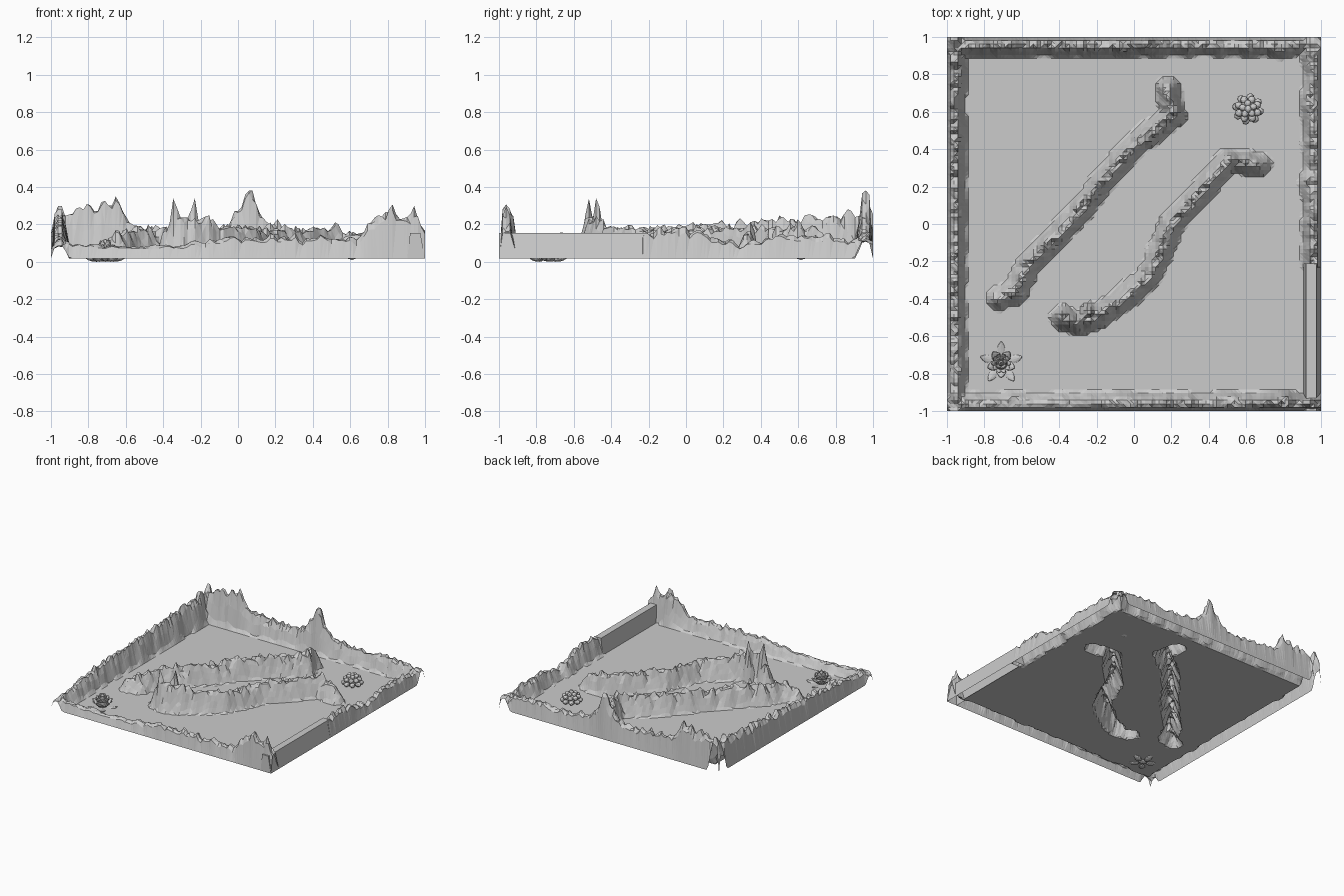
import bpy, bmesh, math, random
from mathutils import Vector, Matrix, noise

if "Cube" in bpy.data.objects:
    bpy.data.objects.remove(bpy.data.objects["Cube"])

random.seed(4)
N, BASE = 104, 0.017

# Wall crest heights (position along wall, height)
BACK = [(-1, .15), (-.94, .22), (-.85, .26), (-.62, .31), (-.57, .18), (-.3, .16), (-.08, .16),
        (0, .25), (.06, .40), (.12, .25), (.2, .15), (.5, .12), (.7, .15), (1, .1)]
FRONT = [(-1, .06), (-.9, .09), (-.6, .07), (-.3, .08), (0, .12), (.5, .12), (.63, .1),
         (.72, .2), (.82, .28), (.88, .21), (.94, .28), (1, .15)]
LEFT = [(-1, .08), (-.7, .13), (-.3, .17), (.3, .19), (.6, .22), (1, .24)]
RIGHT = [(-.24, .14), (0, .17), (.2, .1), (.3, .08), (.5, .13), (.8, .12), (1, .1)]

# Ridge centre lines (x, y, height)
RIDGES = [
    [(.18, .72, .15), (.21, .58, .18), (0, .42, .16), (-.15, .25, .16), (-.3, .06, .16),
     (-.45, -.1, .16), (-.57, -.22, .15), (-.63, -.36, .14), (-.72, -.4, .1)],
    [(.67, .32, .12), (.5, .34, .17), (.35, .16, .16), (.2, 0, .16), (.14, -.15, .15),
     (.08, -.28, .16), (-.08, -.42, .17), (-.2, -.49, .2), (-.3, -.53, .2), (-.38, -.5, .15)],
]
SPIKES = [(-.34, -.52, .37), (-.235, -.475, .38)]


def lerp_table(table, s):
    for (a, ha), (b, hb) in zip(table, table[1:]):
        if a <= s <= b:
            return ha + (hb - ha) * (s - a) / (b - a)
    return 0


def rough(x, y, f, seed):
    return noise.noise(Vector((x * f, y * f, seed)))


def wall(t, s, table, seed):
    width = .105 + .025 * rough(s, 0, 7, seed)
    if t >= width:
        return 0
    h = lerp_table(table, s) * (1 + .3 * rough(s, 0, 19, seed) + .22 * rough(s, t, 31, seed + 5))
    return h * max(0, min(1, t / .022, (width - t) / .045))


def ridge(p, path):
    best = 0
    for a, b in zip(path, path[1:]):
        va, vb = Vector(a[:2]), Vector(b[:2])
        d = vb - va
        k = max(0, min(1, (p - va).dot(d) / d.length_squared))
        off = (p - va - d * k).length
        w = .068 + .014 * rough(p.x, p.y, 14, 3)
        if off < w:
            h = a[2] + (b[2] - a[2]) * k
            h *= 1 + .4 * rough(p.x, p.y, 24, 8)
            best = max(best, h * min(1, 1.35 * (1 - off / w)))
    return best


def height(x, y):
    h = max(wall(1 - y, x, BACK, 1), wall(1 + y, x, FRONT, 2), wall(1 + x, y, LEFT, 3))
    if y > -.24:
        h = max(h, wall(1 - x, y, RIGHT, 4))
    p = Vector((x, y))
    for path in RIDGES:
        h = max(h, ridge(p, path))
    for sx, sy, sh in SPIKES:
        h = max(h, sh * (1 - (p - Vector((sx, sy))).length / .055))
    return h


def finish(bm, name):
    me = bpy.data.meshes.new(name)
    bm.to_mesh(me)
    bm.free()
    ob = bpy.data.objects.new(name, me)
    bpy.context.collection.objects.link(ob)
    return ob


# Canyon floor with rock walls and ridges, one hollow sheet
bm = bmesh.new()
bmesh.ops.create_grid(bm, x_segments=N, y_segments=N, size=1)
for v in bm.verts:
    v.co.z = BASE + max(0, height(v.co.x, v.co.y) - .008)
# leave the plain barrier strip free of floor
gap = [f for f in bm.faces if f.calc_center_median().x > .92 and f.calc_center_median().y < -.24
       and max(v.co.z for v in f.verts) < BASE + .001]
bmesh.ops.delete(bm, geom=gap, context='FACES')
bmesh.ops.dissolve_limit(bm, angle_limit=.002, verts=bm.verts[:], edges=bm.edges[:])
bmesh.ops.triangulate(bm, faces=bm.faces[:])
finish(bm, "canyon_terrain")

# Plain barrier at the right front, open underneath
bm = bmesh.new()
bmesh.ops.create_cube(bm, size=1)
for v in bm.verts:
    top = v.co.z > 0
    v.co = Vector(((.975 if top else 1.0) if v.co.x > 0 else (.92 if top else .905),
                   -1 if v.co.y < 0 else -.21, .153 if top else BASE))
bmesh.ops.delete(bm, geom=[f for f in bm.faces if f.normal.z < -.9], context='FACES')
finish(bm, "plain_barrier")


def add_leaf(bm, length, width, tilt, turn, start, z):
    """Cupped pointed leaf growing outward from the centre."""
    geo = bmesh.ops.create_icosphere(bm, subdivisions=2, radius=1)
    for v in geo['verts']:
        u = (v.co.x + 1) / 2
        taper = 1 - .55 * u ** 3
        v.co = Vector((u * length, v.co.y * width * taper,
                       v.co.z * width * .4 + .25 * length * u * u))
    m = (Matrix.Translation((0, 0, z)) @ Matrix.Rotation(turn, 4, 'Z')
         @ Matrix.Translation((start, 0, 0)) @ Matrix.Rotation(-tilt, 4, 'Y'))
    bmesh.ops.transform(bm, matrix=m, verts=geo['verts'])


# Leafy star plant at the front left
bm = bmesh.new()
for count, length, width, tilt, start, z, phase in [
        (5, .09, .026, -.05, .027, .012, math.pi / 2), (5, .075, .028, .35, .015, .03, -math.pi / 2),
        (10, .065, .018, .65, .012, .045, 0), (5, .06, .02, 1.0, .008, .06, .3),
        (5, .05, .015, 1.3, .004, .075, .9)]:
    for i in range(count):
        add_leaf(bm, length, width, tilt, phase + i * math.tau / count, start, z)
bmesh.ops.create_icosphere(bm, subdivisions=2, radius=.045, matrix=Matrix.Translation((0, 0, .05)))
zmin = min(v.co.z for v in bm.verts)
bmesh.ops.translate(bm, vec=(-.71, -.745, -zmin), verts=bm.verts[:])
finish(bm, "star_plant")

# Knobbly round plant at the back right
bm = bmesh.new()
for count, ring, z, size in [(8, .062, .03, .021), (8, .052, .06, .02), (5, .03, .082, .018), (1, 0, .09, .018)]:
    for i in range(count):
        a = i * math.tau / count + z * 20
        m = (Matrix.Translation((ring * math.cos(a), ring * math.sin(a), z + BASE))
             @ Matrix.Rotation(a, 4, 'Z') @ Matrix.Diagonal((1.1, 1, .85, 1)))
        bmesh.ops.create_icosphere(bm, subdivisions=2, radius=size, matrix=m)
bmesh.ops.create_icosphere(bm, subdivisions=2, radius=.05, matrix=Matrix.Translation((0, 0, .06)))
bmesh.ops.translate(bm, vec=(.61, .615, 0), verts=bm.verts[:])
finish(bm, "knobbly_plant")
